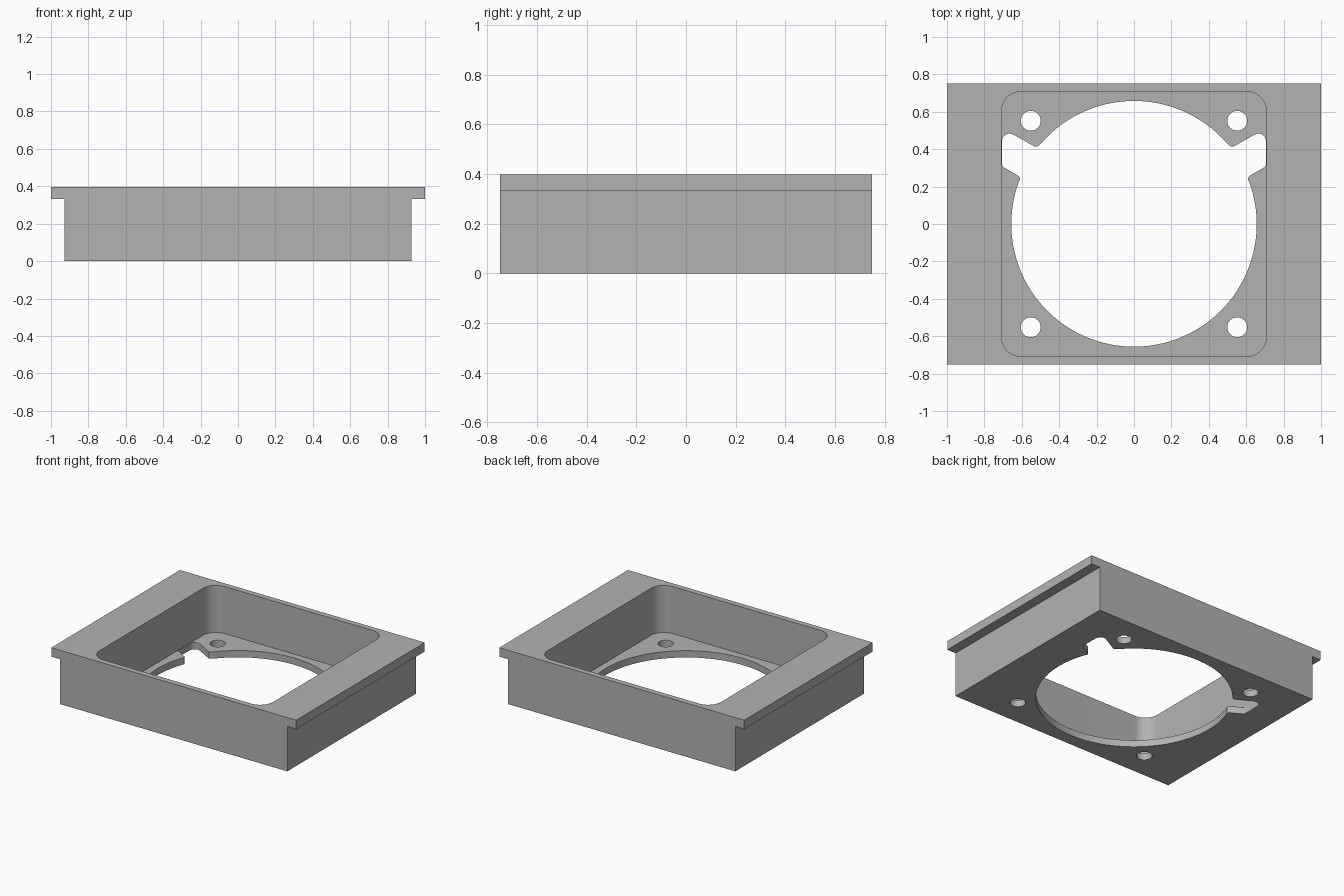
import bpy, bmesh
from math import sin, cos, radians

if "Cube" in bpy.data.objects:
    bpy.data.objects.remove(bpy.data.objects["Cube"], do_unlink=True)

HEIGHT, FLANGE_Z, FLOOR = 0.397, 0.331, 0.05
HALF_DEPTH, BODY_X = 0.75, 0.928
POCKET, CORNER_R = 0.708, 0.105

grey = bpy.data.materials.new("plain_grey")
grey.use_nodes = True
color = (0.45, 0.45, 0.45, 1)
grey.diffuse_color = color
grey.node_tree.nodes["Principled BSDF"].inputs["Base Color"].default_value = color


def prism(name, points, vector):
    """Extrude a closed outline along a vector."""
    bm = bmesh.new()
    face = bm.faces.new([bm.verts.new(p) for p in points])
    geom = bmesh.ops.extrude_face_region(bm, geom=[face])["geom"]
    verts = [g for g in geom if isinstance(g, bmesh.types.BMVert)]
    bmesh.ops.translate(bm, verts=verts, vec=vector)
    bmesh.ops.recalc_face_normals(bm, faces=bm.faces[:])
    mesh = bpy.data.meshes.new(name)
    bm.to_mesh(mesh)
    bm.free()
    mesh.materials.append(grey)
    obj = bpy.data.objects.new(name, mesh)
    bpy.context.collection.objects.link(obj)
    return obj


def arc(cx, cy, r, start, end, steps):
    angles = [radians(start + (end - start) * i / steps) for i in range(steps + 1)]
    return [(cx + r * cos(a), cy + r * sin(a)) for a in angles]


def cut(target, outline, z0, z1):
    """Cut a vertical prism out of the target."""
    tool = prism("cutter", [(x, y, z0) for x, y in outline], (0, 0, z1 - z0))
    tool.hide_render = True
    mod = target.modifiers.new("cut", "BOOLEAN")
    mod.operation, mod.solver, mod.object = "DIFFERENCE", "EXACT", tool
    bpy.context.view_layer.objects.active = target
    bpy.ops.object.modifier_apply(modifier=mod.name)
    bpy.data.objects.remove(tool, do_unlink=True)


# Body with side flanges: T-shaped section run front to back
half = [(BODY_X, 0), (BODY_X, FLANGE_Z), (1, FLANGE_Z), (1, HEIGHT)]
section = half + [(-x, z) for x, z in reversed(half)]
frame = prism("fan_mount_frame", [(x, -HALF_DEPTH, z) for x, z in section],
              (0, 2 * HALF_DEPTH, 0))

# Rounded square pocket, open at the top
c = POCKET - CORNER_R
pocket = []
for i, (sx, sy) in enumerate([(1, 1), (-1, 1), (-1, -1), (1, -1)]):
    pocket += arc(sx * c, sy * c, CORNER_R, 90 * i, 90 * i + 90, 12)
cut(frame, pocket, FLOOR, 1)

# Round floor opening with a mirrored pair of cable notches
notch = [(0.609, 0.24), (0.611, 0.25), (0.62, 0.259), (0.695, 0.302),
         (0.703, 0.31), (0.706, 0.322), (0.706, 0.445), (0.7, 0.465),
         (0.686, 0.479), (0.667, 0.484), (0.645, 0.478), (0.533, 0.415),
         (0.524, 0.413), (0.515, 0.416), (0.505, 0.424)]
opening = notch + arc(0, 0, 0.658, 41, 139, 36)
opening += [(-x, y) for x, y in reversed(notch)]
opening += arc(0, 0, 0.656, 160, 380, 80)
cut(frame, opening, -0.1, 0.1)

# Four screw holes
for sx in (-1, 1):
    for sy in (-1, 1):
        cut(frame, arc(sx * 0.552, sy * 0.552, 0.053, 0, 352.5, 47), -0.1, 0.1)

bpy.ops.object.select_all(action="DESELECT")
frame.select_set(True)
bpy.context.view_layer.objects.active = frame
bpy.ops.object.shade_smooth_by_angle(angle=radians(30))
